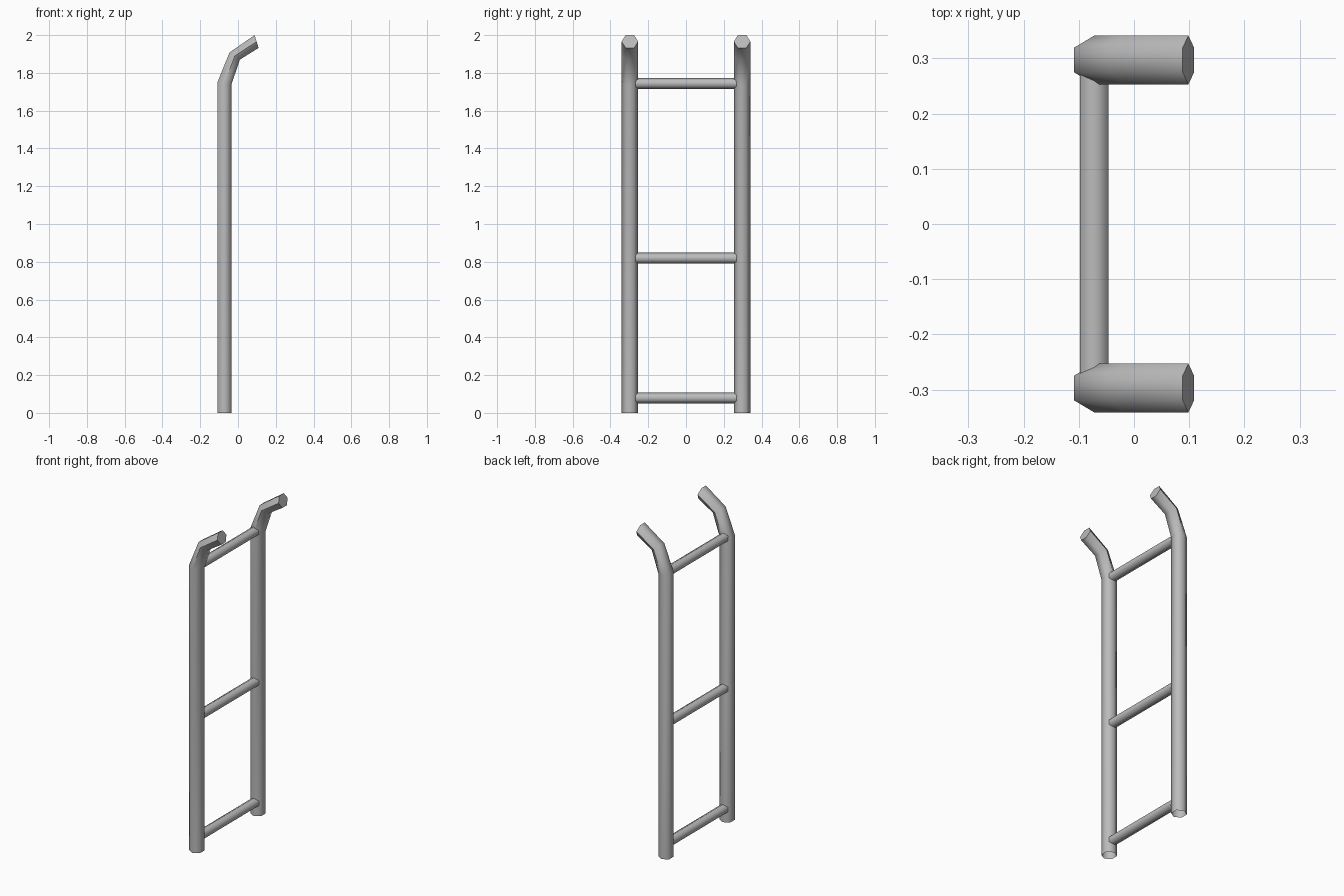
import bpy, bmesh
from math import sin, cos, pi
from mathutils import Vector

if "Cube" in bpy.data.objects:
    bpy.data.objects.remove(bpy.data.objects["Cube"], do_unlink=True)

SIDES = 6
GREY = (0.5, 0.5, 0.5, 1)
steel = bpy.data.materials.new("grey metal")
steel.use_nodes = True
steel.diffuse_color = GREY
steel.node_tree.nodes["Principled BSDF"].inputs["Base Color"].default_value = GREY


def tube(name, rings, cap_start, cap_end):
    """Bridge hexagonal rings, each given as (centre, corner axis, flat axis)."""
    bm = bmesh.new()
    loops = []
    for centre, corner, flat in rings:
        angles = [2 * pi * k / SIDES for k in range(SIDES)]
        loops.append([bm.verts.new(centre + corner * cos(a) + flat * sin(a) / sin(pi / 3))
                      for a in angles])
    for low, high in zip(loops, loops[1:]):
        for k in range(SIDES):
            n = (k + 1) % SIDES
            bm.faces.new((low[k], low[n], high[n], high[k]))
    if cap_start:
        bm.faces.new(loops[0][::-1])
    if cap_end:
        bm.faces.new(loops[-1])
    bmesh.ops.recalc_face_normals(bm, faces=bm.faces)
    mesh = bpy.data.meshes.new(name)
    bm.to_mesh(mesh)
    bm.free()
    mesh.materials.append(steel)
    obj = bpy.data.objects.new(name, mesh)
    bpy.context.collection.objects.link(obj)
    bpy.ops.object.select_all(action="DESELECT")
    obj.select_set(True)
    bpy.context.view_layer.objects.active = obj
    bpy.ops.object.shade_smooth_by_angle(angle=1.13)


# Side rails: outer and inner bend points (x, z), open at the foot
BENDS = [((-0.109, 0), (-0.035, 0)),
         ((-0.109, 1.75), (-0.035, 1.738)),
         ((-0.045, 1.908), (0.01, 1.87)),
         ((0.088, 2.0), (0.109, 1.932))]
for name, y in (("front_rail", -0.297), ("back_rail", 0.297)):
    rings = []
    for (ox, oz), (ix, iz) in BENDS:
        outer, inner = Vector((ox, y, oz)), Vector((ix, y, iz))
        rings.append(((outer + inner) / 2, Vector((0, 0.044, 0)), (outer - inner) / 2))
    tube(name, rings, False, True)

# Rungs running between the rails, ends sunk into them
for name, z in (("lower_rung", 0.079), ("middle_rung", 0.819), ("upper_rung", 1.744)):
    rings = [(Vector((-0.072, y, z)), Vector((0, 0, 0.029)), Vector((0.026, 0, 0)))
             for y in (-0.275, 0.275)]
    tube(name, rings, True, True)
